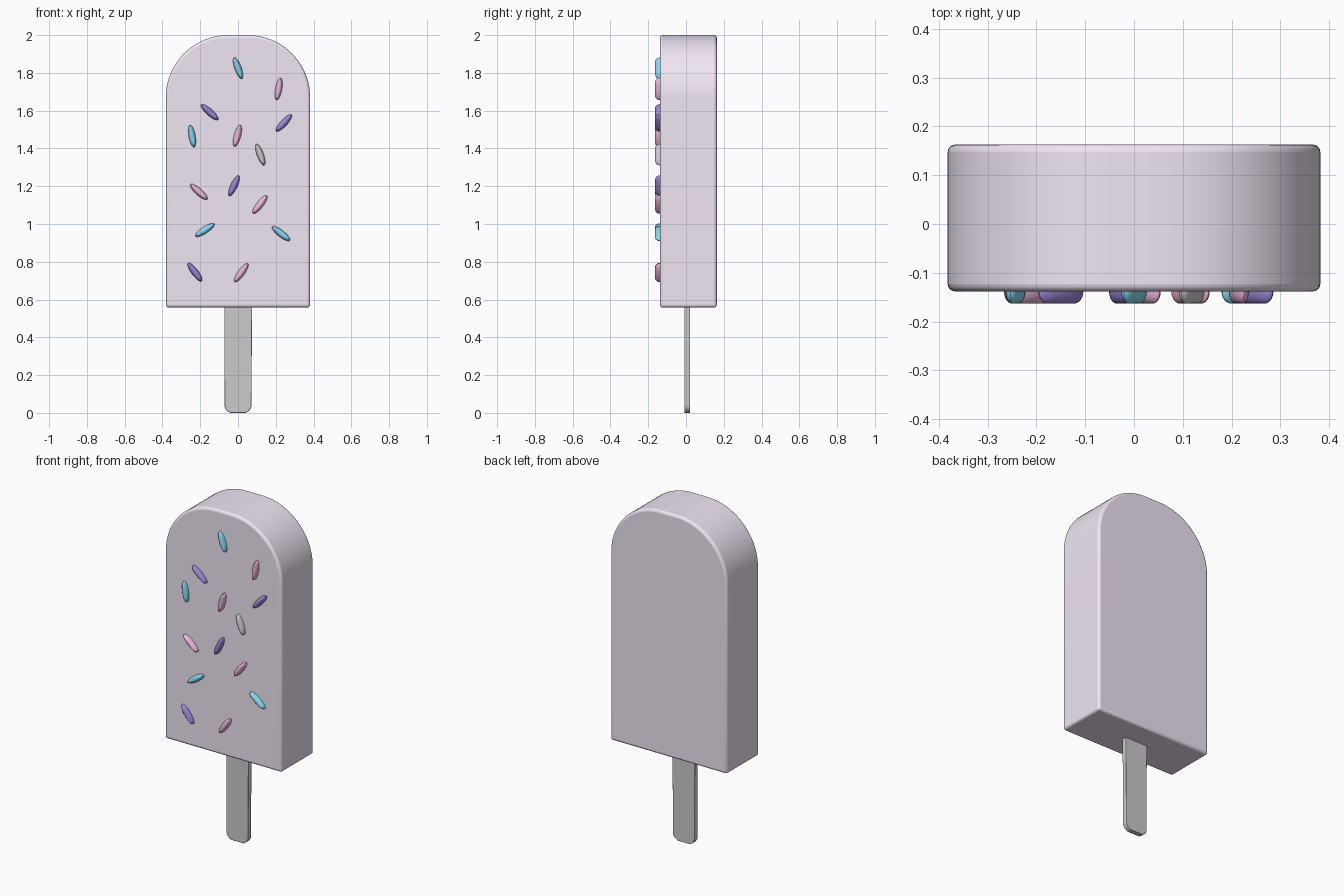
import bpy, bmesh
from math import sin, cos, pi, radians

if "Cube" in bpy.data.objects:
    bpy.data.objects.remove(bpy.data.objects["Cube"])


def material(name, rgb):
    m = bpy.data.materials.new(name)
    m.diffuse_color = (*rgb, 1)
    m.use_nodes = True
    m.node_tree.nodes["Principled BSDF"].inputs["Base Color"].default_value = m.diffuse_color
    return m


def finish(bm, name, mat=None, bevel=0):
    bmesh.ops.recalc_face_normals(bm, faces=bm.faces[:])
    me = bpy.data.meshes.new(name)
    bm.to_mesh(me)
    bm.free()
    ob = bpy.data.objects.new(name, me)
    bpy.context.collection.objects.link(ob)
    if mat:
        me.materials.append(mat)
    if bevel:
        b = ob.modifiers.new("soft_edges", 'BEVEL')
        b.width, b.segments = bevel, 4
        b.limit_method, b.angle_limit = 'ANGLE', radians(40)
    bpy.context.view_layer.objects.active = ob
    ob.select_set(True)
    bpy.ops.object.shade_smooth_by_angle(angle=radians(40))
    ob.select_set(False)
    return ob


def slab(name, outline, y0, y1, mat=None, bevel=0):
    """Extrude an x-z outline from y0 to y1."""
    bm = bmesh.new()
    face = bm.faces.new([bm.verts.new((x, y0, z)) for x, z in outline])
    ext = bmesh.ops.extrude_face_region(bm, geom=[face])
    moved = [v for v in ext["geom"] if isinstance(v, bmesh.types.BMVert)]
    bmesh.ops.translate(bm, verts=moved, vec=(0, y1 - y0, 0))
    return finish(bm, name, mat, bevel)


def arc(cx, cz, r, a0, a1, n):
    return [(cx + r * cos(radians(a0 + (a1 - a0) * i / n)),
             cz + r * sin(radians(a0 + (a1 - a0) * i / n))) for i in range(n + 1)]


def sprinkle(name, x, z, tilt, mat):
    """Elongated drop with an elliptical base and rounded crest."""
    bm = bmesh.new()
    n, rings = 24, []
    t = radians(tilt)
    profile = [(0.06, 0.018, -0.125)]
    for i in range(7):
        a = pi / 2 * i / 6
        profile.append((0.038 + 0.022 * cos(a), 0.002 + 0.016 * cos(a), -0.138 - 0.025 * sin(a)))
    for length, width, y in profile:
        ring = []
        for k in range(n):
            u, v = width * cos(2 * pi * k / n), length * sin(2 * pi * k / n)
            ring.append(bm.verts.new((x + u * cos(t) + v * sin(t), y, z - u * sin(t) + v * cos(t))))
        rings.append(ring)
    for a, b in zip(rings, rings[1:]):
        for k in range(n):
            bm.faces.new((a[k], a[(k + 1) % n], b[(k + 1) % n], b[k]))
    bm.faces.new(rings[0])
    bm.faces.new(rings[-1])
    return finish(bm, name, mat)


lilac = material("lilac", (0.87, 0.79, 0.90))
colours = {
    "blue": material("blue", (0.25, 0.68, 0.88)),
    "pink": material("pink", (0.85, 0.48, 0.72)),
    "purple": material("purple", (0.33, 0.24, 0.66)),
    "grey": None,
}

# Ice body with arched top
body = [(-0.382, 0.558), (0.382, 0.558)]
body += arc(0.052, 1.67, 0.33, 0, 90, 20) + arc(-0.052, 1.67, 0.33, 90, 180, 20)
slab("ice_body", body, -0.138, 0.163, lilac, 0.015)

# Flat stick with rounded lower corners
stick = [(0.075, 0.62), (-0.073, 0.62)]
stick += arc(-0.033, 0.04, 0.038, 180, 270, 8) + arc(0.033, 0.04, 0.038, 270, 360, 8)
stick = [(x, 0 if z < 0.003 else z) for x, z in stick]
slab("stick", stick, -0.008, 0.022, None, 0.003)

# Sprinkles on the front: x, z, tilt from vertical, colour
sprinkles = [
    (0.0, 1.825, -20, "blue"), (0.215, 1.715, 10, "pink"),
    (-0.15, 1.592, -48, "purple"), (-0.243, 1.465, -10, "blue"),
    (-0.003, 1.467, 15, "pink"), (0.243, 1.535, 43, "purple"),
    (0.118, 1.367, -20, "grey"), (-0.207, 1.17, -48, "pink"),
    (-0.021, 1.203, 25, "purple"), (0.116, 1.103, 38, "pink"),
    (-0.175, 0.968, 57, "blue"), (0.228, 0.949, -52, "blue"),
    (-0.228, 0.745, -37, "purple"), (0.017, 0.742, 36, "pink"),
]
for i, (x, z, tilt, colour) in enumerate(sprinkles, 1):
    sprinkle(f"sprinkle_{i}", x, z, tilt, colours[colour])
